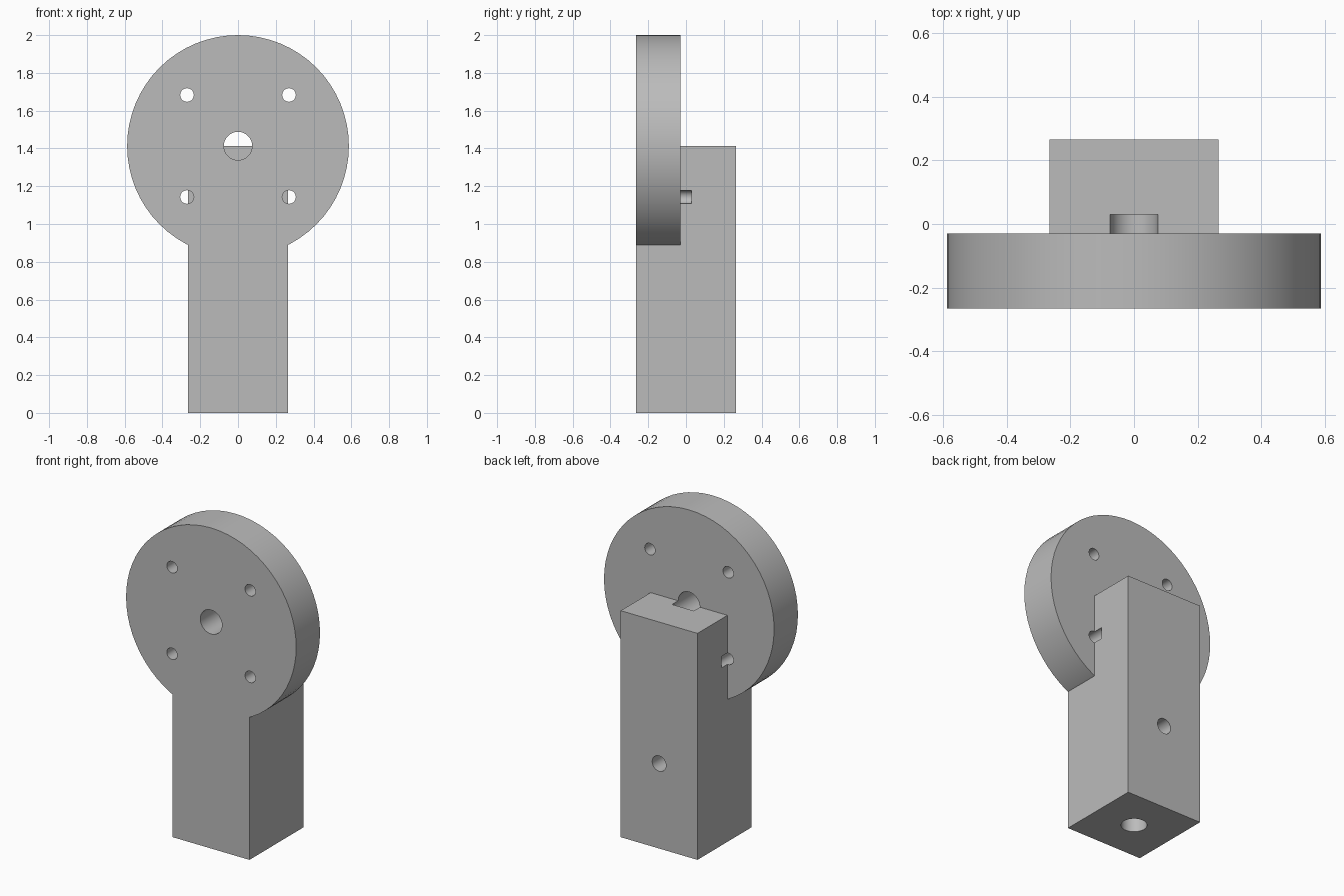
import bpy
from math import pi

cube = bpy.data.objects.get("Cube")
if cube:
    bpy.data.objects.remove(cube, do_unlink=True)

HALF = 0.265            # half width of the square post
RADIUS = 0.587          # disc radius
HUB = 2 - RADIUS        # height of the disc centre
DISC_BACK = -0.03
HOLE_END = 0.03         # depth the disc holes reach into the post
OVER = 0.1              # cutter overshoot

grey = bpy.data.materials.new("plain_grey")
grey.use_nodes = True
grey.diffuse_color = (0.5, 0.5, 0.5, 1)
grey.node_tree.nodes["Principled BSDF"].inputs["Base Color"].default_value = (0.5, 0.5, 0.5, 1)


def cylinder(name, radius, x, z, y0, y1, sides=32):
    """Cylinder running along y from y0 to y1."""
    bpy.ops.mesh.primitive_cylinder_add(
        vertices=sides, radius=radius, depth=y1 - y0,
        location=(x, (y0 + y1) / 2, z), rotation=(pi / 2, 0, 0))
    obj = bpy.context.object
    obj.name = name
    return obj


def combine(target, tool, operation):
    """Apply an exact boolean, then drop the tool object."""
    mod = target.modifiers.new(tool.name, 'BOOLEAN')
    mod.operation = operation
    mod.solver = 'EXACT'
    mod.object = tool
    bpy.context.view_layer.objects.active = target
    bpy.ops.object.modifier_apply(modifier=mod.name)
    bpy.data.objects.remove(tool, do_unlink=True)


# Square post, rising to the middle of the disc
bpy.ops.mesh.primitive_cube_add(size=1, location=(0, 0, HUB / 2))
bracket = bpy.context.object
bracket.name = "post_with_disc"
bracket.scale = (2 * HALF, 2 * HALF, HUB)
bpy.ops.object.transform_apply(location=True, rotation=True, scale=True)

# Round mounting disc, flush with the front of the post
disc = cylinder("disc", RADIUS, 0, HUB, -HALF, DISC_BACK, 64)
combine(bracket, disc, 'UNION')

# Centre hole and four screw holes
front = -HALF - OVER
combine(bracket, cylinder("centre_hole", 0.075, 0, HUB, front, HOLE_END), 'DIFFERENCE')
for sx in (-1, 1):
    for sz in (-1, 1):
        hole = cylinder("screw_hole", 0.036, sx * 0.27, HUB + sz * 0.27, front, HOLE_END)
        combine(bracket, hole, 'DIFFERENCE')

# Shaft socket in the base
bpy.ops.mesh.primitive_cylinder_add(vertices=32, radius=0.074, depth=0.7 + OVER,
                                    location=(0, 0, (0.7 - OVER) / 2))
socket = bpy.context.object
socket.name = "shaft_socket"
combine(bracket, socket, 'DIFFERENCE')

# Set screw hole in the back, reaching the socket
combine(bracket, cylinder("set_screw_hole", 0.048, 0, 0.53, 0, HALF + OVER), 'DIFFERENCE')

# Finish
bracket.data.materials.clear()
bracket.data.materials.append(grey)
for face in bracket.data.polygons:
    face.material_index = 0
bpy.ops.object.select_all(action='DESELECT')
bracket.select_set(True)
bpy.context.view_layer.objects.active = bracket
bpy.ops.object.shade_smooth_by_angle(angle=pi / 6)
